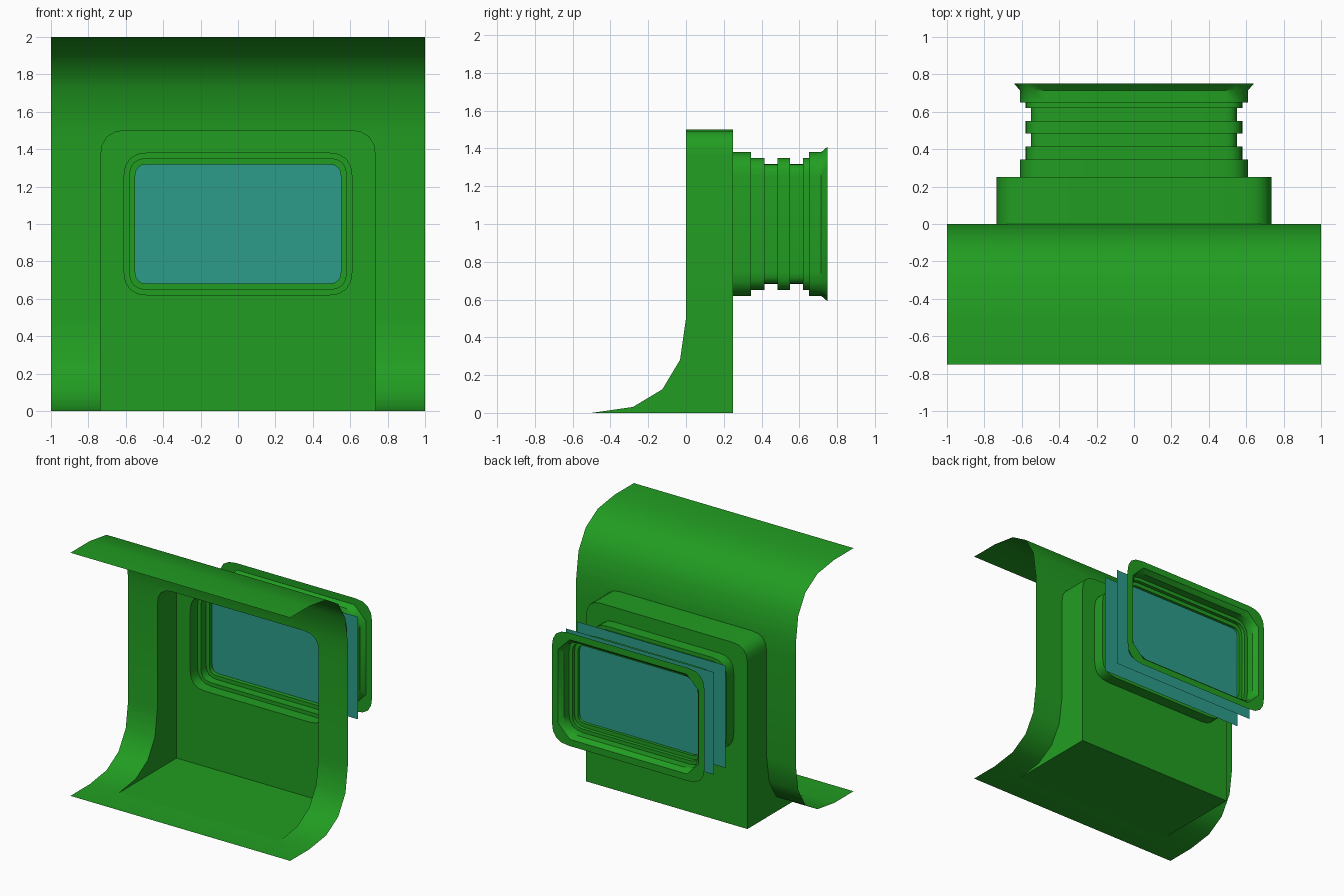
import bpy, bmesh, math

if "Cube" in bpy.data.objects:
    bpy.data.objects.remove(bpy.data.objects["Cube"])

def material(name, color):
    m = bpy.data.materials.new(name)
    m.diffuse_color = color
    m.use_nodes = True
    m.node_tree.nodes["Principled BSDF"].inputs["Base Color"].default_value = m.diffuse_color
    return m

GREEN = material("green_metal", (0.0155, 0.337, 0.0155, 1))
TEAL = material("teal_glass", (0.025, 0.333, 0.254, 1))

def bezier(a, c, b, n=4):
    """Points of a quadratic curve from a to b with control point c."""
    out = []
    for i in range(n + 1):
        t = i / n
        out.append(tuple((1 - t) ** 2 * p + 2 * t * (1 - t) * q + t * t * r
                         for p, q, r in zip(a, c, b)))
    return out

def rounded_rect(hx, hz, r, chamfer=False, cz=1.0):
    """Closed loop of (x, z) points with curved or straight-cut corners."""
    pts = []
    for sx, sz, flip in ((1, 1, 0), (-1, 1, 1), (-1, -1, 0), (1, -1, 1)):
        c = (sx * hx, cz + sz * hz)
        a, b = (c[0], c[1] - sz * r), (c[0] - sx * r, c[1])
        if chamfer:
            c = ((a[0] + b[0]) / 2, (a[1] + b[1]) / 2)
        pts += bezier(b, c, a) if flip else bezier(a, c, b)
    return pts

def make(name, polys, mat, fills=()):
    """Mesh from polygons, plus planar regions bounded by loops (with holes)."""
    bm = bmesh.new()
    for p in polys:
        bm.faces.new([bm.verts.new(v) for v in p])
    for loops in fills:
        edges = []
        for loop in loops:
            vs = [bm.verts.new(v) for v in loop]
            edges += [bm.edges.new((vs[i - 1], vs[i])) for i in range(len(vs))]
        bmesh.ops.triangle_fill(bm, use_beauty=True, edges=edges, normal=(0, -1, 0))
    bmesh.ops.remove_doubles(bm, verts=bm.verts[:], dist=0.0005)
    bmesh.ops.recalc_face_normals(bm, faces=bm.faces[:])
    me = bpy.data.meshes.new(name)
    bm.to_mesh(me)
    bm.free()
    ob = bpy.data.objects.new(name, me)
    bpy.context.collection.objects.link(ob)
    me.materials.append(mat)
    bpy.ops.object.select_all(action='DESELECT')
    ob.select_set(True)
    bpy.context.view_layer.objects.active = ob
    bpy.ops.object.shade_smooth_by_angle(angle=math.radians(33))
    return ob

def strip(profile, x0, x1):
    """Sweep a (y, z) profile along x."""
    return [[(x0, *a), (x1, *a), (x1, *b), (x0, *b)] for a, b in zip(profile, profile[1:])]

W, TOP, R, BACK = 0.734, 1.5, 0.135, 0.25
low = bezier((-0.5, 0), (0, 0), (0, 0.5))
high = bezier((0, TOP), (0, 2), (-0.5, 2)) + [(-0.75, 2)]
lower = [(-0.75, 0)] + low + [(0, TOP - R), (0, TOP)]

# curved wall panel with an opening for the alcove
polys = strip(high, -W, W) + strip(lower[:2], -W, W)
for s in (-1, 1):
    polys += strip(lower + high[1:], s * W, s)
    corner = bezier((s * W, TOP - R), (s * W, TOP), (s * (W - R), TOP))
    polys += [[(s * W, 0, TOP), (a[0], 0, a[1]), (b[0], 0, b[1])]
              for a, b in zip(corner, corner[1:])]
make("curved_wall", polys, GREEN)

# alcove: sides, rounded top, floor and back wall with window hole
arch = (bezier((W, TOP - R), (W, TOP), (W - R, TOP))
        + bezier((R - W, TOP), (-W, TOP), (-W, TOP - R)))
polys = [[(a[0], 0, a[1]), (b[0], 0, b[1]), (b[0], BACK, b[1]), (a[0], BACK, a[1])]
         for a, b in zip(arch, arch[1:])]
side = low + [(0, TOP - R)]
for s in (-1, 1):
    polys += [[(s * W, *a), (s * W, *b), (s * W, BACK, b[1]), (s * W, BACK, a[1])]
              for a, b in zip(side, side[1:])]
polys += strip([(-0.5, 0), (BACK, 0)], -W, W)
outline = [(x, BACK, z) for x, z in arch] + [(-W, BACK, 0), (W, BACK, 0)]
hole = [(x, BACK, z) for x, z in rounded_rect(0.61, 0.38, 0.13)]
make("alcove", polys, GREEN, fills=[(outline, hole)])

# stepped window frame: (y, size) rings, ending in a flared lip and flat rim
SIZES = {0: (0.61, 0.38, 0.13), 1: (0.58, 0.35, 0.094), 2: (0.55, 0.318, 0.0625),
         3: (0.64, 0.41, 0.107, True), 4: (0.695, 0.465, 0.15)}
rings = [(0.25, 0), (0.345, 0), (0.345, 1), (0.415, 1), (0.415, 2), (0.485, 2),
         (0.485, 1), (0.55, 1), (0.55, 2), (0.62, 2), (0.62, 1), (0.65, 1),
         (0.65, 0), (0.715, 0), (0.75, 3), (0.75, 4)]
loops = [[(x, y, z) for x, z in rounded_rect(*SIZES[k])] for y, k in rings]
polys = [[a[i - 1], a[i], b[i], b[i - 1]]
         for a, b in zip(loops, loops[1:]) for i in range(len(a))]
make("window_frame", polys, GREEN)

# two thin glass panes
PX, Z0, Z1 = 0.675, 0.563, 1.406
for name, y in (("inner_pane", 0.45), ("outer_pane", 0.597)):
    make(name, [[(-PX, y, Z0), (PX, y, Z0), (PX, y, Z1), (-PX, y, Z1)]], TEAL)
